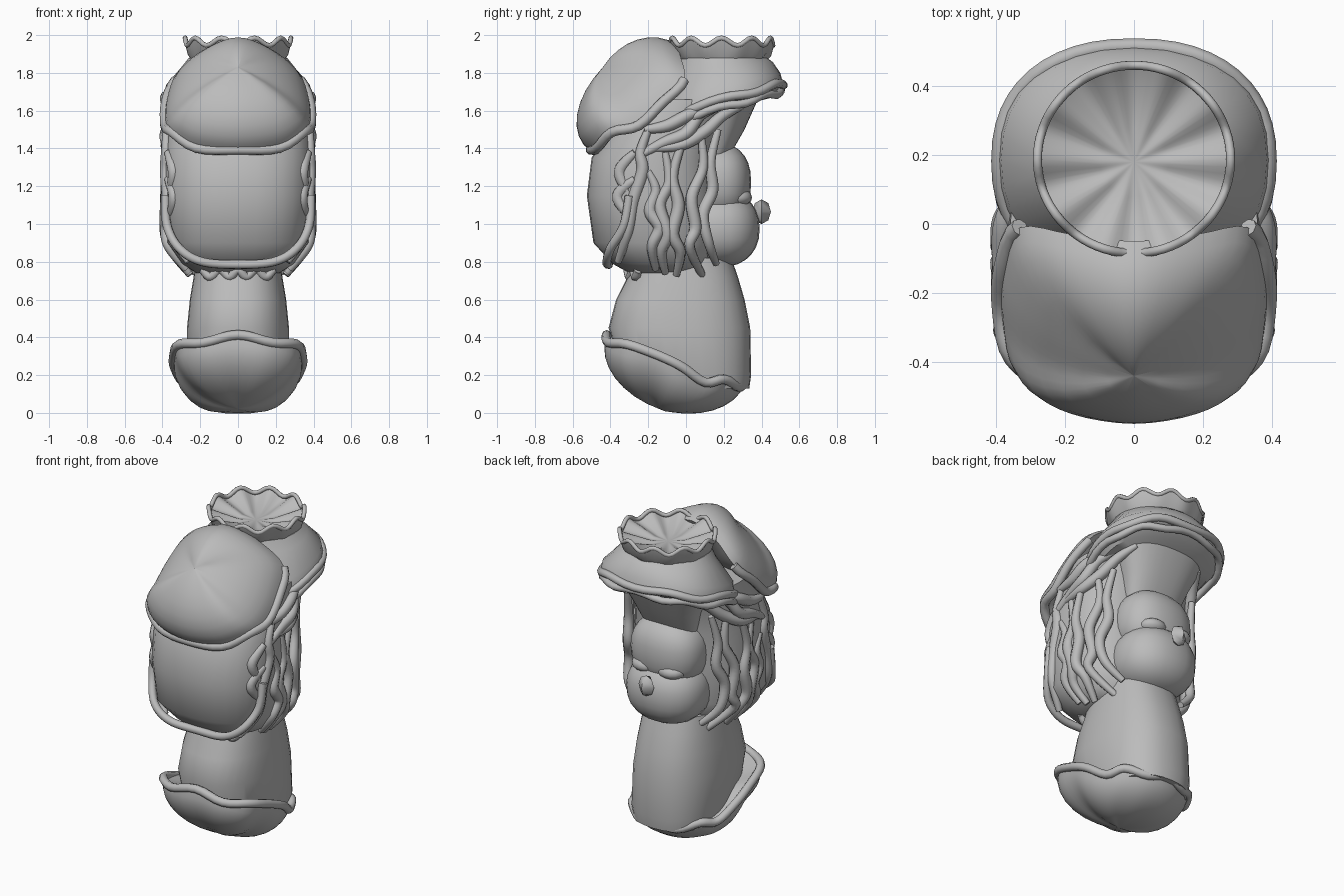
import bpy, bmesh, math
from mathutils import Vector

if "Cube" in bpy.data.objects:
    bpy.data.objects.remove(bpy.data.objects["Cube"])

grey = bpy.data.materials.new("plain grey")
grey.diffuse_color = (0.5, 0.5, 0.5, 1)
grey.use_nodes = True
grey.node_tree.nodes["Principled BSDF"].inputs["Base Color"].default_value = grey.diffuse_color


def add(name, mesh, angle=40):
    mesh.materials.clear()
    mesh.materials.append(grey)
    mesh.shade_smooth()
    mesh.set_sharp_from_angle(angle=math.radians(angle))
    ob = bpy.data.objects.new(name, mesh)
    bpy.context.collection.objects.link(ob)
    return ob


def skin(name, rings, angle=40):
    """Join closed rings of points and cap both ends."""
    bm = bmesh.new()
    loops = [[bm.verts.new(p) for p in r] for r in rings]
    n = len(loops[0])
    for a, b in zip(loops, loops[1:]):
        for i in range(n):
            j = (i + 1) % n
            bm.faces.new((a[i], a[j], b[j], b[i]))
    for end in (loops[0], loops[-1]):
        c = bm.verts.new(sum((v.co for v in end), Vector()) / n)
        for i in range(n):
            bm.faces.new((end[i], end[(i + 1) % n], c))
    bmesh.ops.remove_doubles(bm, verts=bm.verts, dist=0.0005)
    bmesh.ops.recalc_face_normals(bm, faces=bm.faces)
    me = bpy.data.meshes.new(name)
    bm.to_mesh(me)
    bm.free()
    return add(name, me, angle)


def power_sign(c, e):
    return math.copysign(abs(c) ** e, c)


def ring(z, y0, y1, rx, power=2.4, slope=0.0, wave=0.0, count=8, n=32):
    """Rounded-box section from y0 to y1, optionally tilted and scalloped."""
    out, yc, ry = [], (y0 + y1) / 2, (y1 - y0) / 2
    for i in range(n):
        t = 2 * math.pi * i / n
        x = rx * power_sign(math.cos(t), 2 / power)
        y = ry * power_sign(math.sin(t), 2 / power)
        out.append(Vector((x, yc + y, z + slope * y + wave * math.cos(count * t))))
    return out


def smooth(pts, closed=False, steps=6):
    """Catmull-Rom curve through the points."""
    p = [Vector(q) for q in pts]
    n = len(p)
    get = (lambda i: p[i % n]) if closed else (lambda i: p[max(0, min(n - 1, i))])
    out = []
    for i in range(n if closed else n - 1):
        a, b, c, d = (get(i + k) for k in (-1, 0, 1, 2))
        for k in range(steps):
            t = k / steps
            out.append(0.5 * (2 * b + (c - a) * t + (2 * a - 5 * b + 4 * c - d) * t * t
                              + (3 * b - a - 3 * c + d) * t ** 3))
    return out if closed else out + [p[-1]]


def both(half):
    """Mirror a path that starts and ends on x = 0 into a closed loop."""
    return half + [(-x, y, z) for x, y, z in half[-2:0:-1]]


def tube(name, pts, r, closed=False, wave=0.0, freq=1.0, taper=False):
    cu = bpy.data.curves.new(name, 'CURVE')
    cu.dimensions = '3D'
    cu.bevel_depth, cu.bevel_resolution, cu.use_fill_caps = r, 2, True
    sp = cu.splines.new('POLY')
    sp.points.add(len(pts) - 1)
    mid = 0 if closed else (len(pts) - 1) / 2
    for i, p in enumerate(pts):
        sp.points[i].co = (p[0], p[1], p[2] + wave * math.cos(freq * (i - mid)), 1)
        if taper:
            sp.points[i].radius = 0.55 + 0.45 * math.sin(math.pi * i / (len(pts) - 1))
    sp.use_cyclic_u = closed
    tmp = bpy.data.objects.new("temp", cu)
    me = bpy.data.meshes.new_from_object(tmp)
    bpy.data.objects.remove(tmp)
    return add(name, me, 60)


def dome(name, half, centre, apex):
    """Bulging cap from a rim to an apex."""
    rim, c, a = smooth(both(half), True, 4), Vector(centre), Vector(apex)
    rings = []
    for k in range(9):
        t = math.pi / 2 * k / 8
        u, v = max(math.cos(t), 0.003), math.sin(t)
        rings.append([c + (q - c) * u + (a - c) * v for q in rim])
    skin(name, rings)
    return rim


def ball(name, loc, size, u=24, v=14, e=1.0):
    """Ellipsoid; e below 1 makes it boxier."""
    bm = bmesh.new()
    bmesh.ops.create_uvsphere(bm, u_segments=u, v_segments=v, radius=1)
    for w in bm.verts:
        w.co = Vector([loc[k] + size[k] * power_sign(w.co[k], e) for k in range(3)])
    me = bpy.data.meshes.new(name)
    bm.to_mesh(me)
    bm.free()
    return add(name, me, 50)


# Body: bell-shaped torso
skin("torso", [ring(0.13, -0.2, 0.335, 0.24), ring(0.2, -0.33, 0.345, 0.27),
               ring(0.45, -0.41, 0.34, 0.27), ring(0.6, -0.37, 0.31, 0.255),
               ring(0.72, -0.31, 0.275, 0.235), ring(0.82, -0.28, 0.24, 0.22)])

# Base bowl with wavy hem
rim = dome("base_bowl", [(0, -0.42, 0.4), (0.18, -0.41, 0.385), (0.31, -0.31, 0.35), (0.34, -0.14, 0.315),
                         (0.335, -0.02, 0.23), (0.29, 0.1, 0.175), (0.24, 0.2, 0.165), (0.13, 0.28, 0.15),
                         (0, 0.31, 0.15)],
           (0, -0.05, 0.26), (0, -0.14, 0.02))
tube("base_hem", rim, 0.026, True, 0.013, math.pi / 4)

# Hair mass behind the face
skin("hair_mass", [ring(0.74, -0.3, 0.1, 0.22), ring(0.79, -0.39, 0.14, 0.3),
                   ring(0.9, -0.49, 0.16, 0.375), ring(1.15, -0.525, 0.17, 0.39),
                   ring(1.35, -0.5, 0.17, 0.39), ring(1.52, -0.4, 0.2, 0.38),
                   ring(1.66, -0.3, 0.26, 0.36)])
half = [(0.385, -0.3, 1.15), (0.375, -0.33, 0.99), (0.31, -0.4, 0.87), (0.19, -0.42, 0.8), (0, -0.41, 0.785)]
tube("hair_lower_edge", smooth(half + [(-x, y, z) for x, y, z in half[-2::-1]]), 0.024)
tube("collar_frill", smooth([(x, -0.31 + abs(x) * 0.3, 0.74) for x in
                             (-0.19, -0.13, -0.06, 0, 0.06, 0.13, 0.19)]), 0.024, False, 0.02, 0.7)

# Face
ball("lower_face", (0, 0.17, 0.975), (0.25, 0.22, 0.205), e=0.88)
ball("forehead", (0, 0.16, 1.22), (0.235, 0.185, 0.21), e=0.85)
for s in (1, -1):
    ball("cheek", (s * 0.09, 0.27, 1.14), (0.09, 0.08, 0.05), 16, 8)
ball("nose", (0, 0.4, 1.065), (0.055, 0.05, 0.065), 4, 4)
skin("fringe", [ring(1.36, 0.05, 0.23, 0.18), ring(1.5, 0.05, 0.31, 0.22), ring(1.68, 0.05, 0.39, 0.3)])

# Upper back cap and its rolled rim
rim = dome("back_cap", [(0, -0.505, 1.385), (0.22, -0.47, 1.41), (0.35, -0.39, 1.48), (0.385, -0.25, 1.53),
                        (0.38, -0.12, 1.64), (0.33, -0.01, 1.77), (0.18, -0.03, 1.89), (0, -0.05, 1.95)],
           (0, -0.22, 1.68), (0, -0.44, 1.83))
n = len(rim)
tube("back_cap_rim", [rim[(i + n - 20) % n] for i in range(41)], 0.027, False, 0.008, 0.8)

# Hat: tilted brim, crown and scalloped dish on top
skin("hat", [ring(1.6, -0.08, 0.44, 0.34, 2.3, 0.25), ring(1.655, -0.15, 0.515, 0.395, 2.3, 0.25),
             ring(1.72, -0.13, 0.5, 0.385, 2.3, 0.25), ring(1.83, -0.07, 0.46, 0.3, 2, 0.1),
             ring(1.88, -0.05, 0.43, 0.26, 2)])
skin("top_dish", [ring(1.85, -0.03, 0.41, 0.24, 2, n=80), ring(1.9, -0.07, 0.45, 0.27, 2, 0, 0.012, 10, 80),
                  ring(1.96, -0.09, 0.465, 0.285, 2, 0, 0.02, 10, 80),
                  ring(1.95, -0.08, 0.455, 0.27, 2, 0, 0.02, 10, 80),
                  ring(1.905, 0.08, 0.28, 0.1, 2, 0, 0.004, 10, 80)])
tube("dish_rim", ring(1.965, -0.085, 0.46, 0.28, 2, 0, 0.02, 10, 80), 0.013, True)
edge = ring(1.655, -0.15, 0.515, 0.39, 2.3, 0.27, 0, 8, 48)
tube("brim_roll", edge, 0.024, True, 0.01, math.pi / 4)
tube("brim_lower_roll", [p + Vector((0, -0.012, -0.045)) for p in edge], 0.022, True, 0.01, math.pi / 3)

# Wavy side locks, given as (y, z) and draped over the sides
locks = [
    [(-0.2, 1.5), (-0.24, 1.38), (-0.23, 1.28), (-0.28, 1.12), (-0.31, 0.95), (-0.36, 0.8)],
    [(-0.2, 1.28), (-0.16, 1.18), (-0.19, 1.07), (-0.14, 0.98), (-0.18, 0.88), (-0.16, 0.76)],
    [(-0.11, 1.38), (-0.09, 1.22), (-0.14, 1.1), (-0.1, 0.95), (-0.13, 0.85), (-0.11, 0.74)],
    [(-0.02, 1.43), (-0.07, 1.25), (-0.04, 1.1), (-0.07, 0.95), (-0.03, 0.85), (-0.05, 0.73)],
    [(0.08, 1.47), (0.09, 1.3), (0.03, 1.14), (0.05, 0.98), (0.02, 0.88), (0.09, 0.72)],
    [(0.17, 1.5), (0.13, 1.33), (0.14, 1.18), (0.09, 1.05), (0.12, 0.9), (0.16, 0.79)],
    [(-0.27, 1.38), (-0.35, 1.28), (-0.31, 1.17)],
    [(-0.27, 1.24), (-0.36, 1.15), (-0.31, 1.05)],
    [(-0.25, 1.36), (-0.12, 1.43), (0.0, 1.48), (0.08, 1.58), (0.2, 1.63)],
    [(-0.16, 1.4), (-0.02, 1.42), (0.1, 1.49), (0.19, 1.57), (0.3, 1.63)],
    [(-0.22, 1.5), (-0.1, 1.52), (0.02, 1.58), (0.14, 1.62)],
]


def side_x(y, z):
    x = 0.38 - max(0, 0.9 - z) * 0.75 - max(0, y) * 0.5
    return x - max(0, -0.25 - y) * 0.4


for s in (1, -1):
    for path in locks:
        tube("side_lock", smooth([(s * side_x(y, z), y, z) for y, z in path]), 0.034, taper=True)
